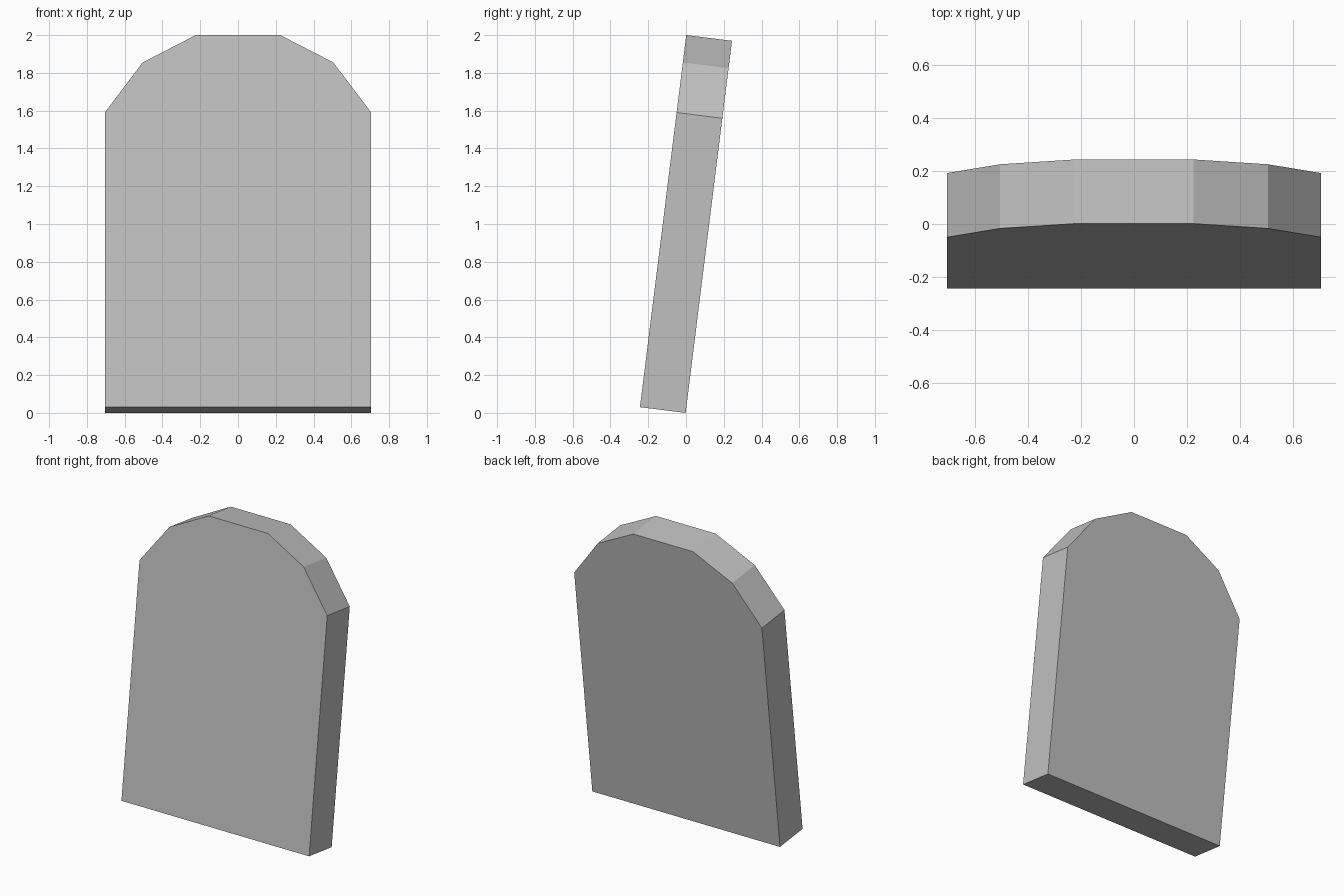
import bpy, bmesh, math
from mathutils import Matrix

cube = bpy.data.objects.get("Cube")
if cube:
    bpy.data.objects.remove(cube, do_unlink=True)

THICKNESS = 0.244
TILT = math.radians(7.1)

# Stone colour
stone = bpy.data.materials.new("stone grey")
stone.use_nodes = True
colour = (0.53, 0.53, 0.53, 1)
stone.diffuse_color = colour
stone.node_tree.nodes["Principled BSDF"].inputs["Base Color"].default_value = colour

# Arched slab outline: right half, then its mirror
half = [(0.705, 0), (0.705, 1.572), (0.505, 1.839), (0.224, 1.985)]
outline = half + [(-x, z) for x, z in reversed(half)]

# Extrude the outline into a slab
bm = bmesh.new()
front = bm.faces.new([bm.verts.new((x, 0, z)) for x, z in outline])
back = bmesh.ops.extrude_face_region(bm, geom=[front], use_keep_orig=True)["geom"]
bmesh.ops.translate(bm, vec=(0, THICKNESS, 0),
                    verts=[g for g in back if isinstance(g, bmesh.types.BMVert)])
bmesh.ops.recalc_face_normals(bm, faces=bm.faces)

# Lean the slab backwards so it rests on its rear bottom edge
lean = Matrix.Rotation(-TILT, 4, "X")
bm.transform(Matrix.Translation((0, -THICKNESS, THICKNESS * math.sin(TILT))) @ lean)

mesh = bpy.data.meshes.new("leaning_slab")
bm.to_mesh(mesh)
bm.free()
mesh.materials.append(stone)
slab = bpy.data.objects.new("leaning_slab", mesh)
bpy.context.collection.objects.link(slab)
